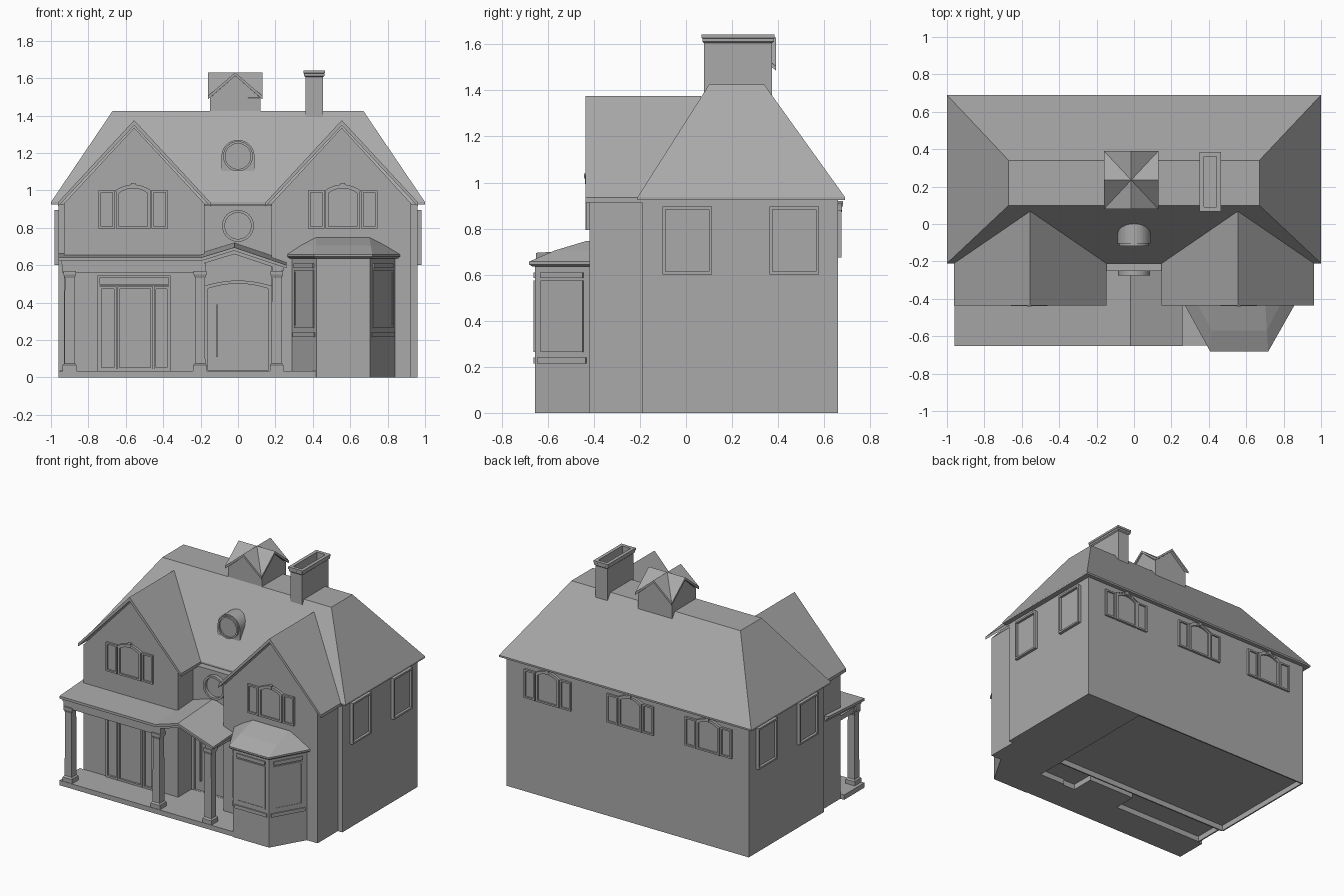
import bpy, bmesh, math
from mathutils import Matrix, Vector

if "Cube" in bpy.data.objects:
    bpy.data.objects.remove(bpy.data.objects["Cube"])

mat = bpy.data.materials.new("plain grey")
mat.diffuse_color = (0.4, 0.4, 0.4, 1)
mat.use_nodes = True
mat.node_tree.nodes["Principled BSDF"].inputs["Base Color"].default_value = mat.diffuse_color
I = Matrix.Identity(4)


def loft(name, rings, M=I, closed=False):
    """Skin rings of equal point count; capped ends, or closed into a ring."""
    bm = bmesh.new()
    vs = [[bm.verts.new(M @ Vector(p)) for p in r] for r in rings]
    n = len(vs[0])
    for a, b in zip(vs, vs[1:] + ([vs[0]] if closed else [])):
        for i in range(n):
            bm.faces.new((a[i], a[(i + 1) % n], b[(i + 1) % n], b[i]))
    if not closed:
        bm.faces.new(vs[0])
        bm.faces.new(vs[-1])
    bmesh.ops.recalc_face_normals(bm, faces=bm.faces)
    me = bpy.data.meshes.new(name)
    bm.to_mesh(me)
    bm.free()
    me.materials.append(mat)
    o = bpy.data.objects.new(name, me)
    bpy.context.collection.objects.link(o)
    return o


def rect(x0, x1, y0, y1, z):
    return [(x0, y0, z), (x1, y0, z), (x1, y1, z), (x0, y1, z)]


def box(name, x0, x1, y0, y1, z0, z1, M=I):
    return loft(name, [rect(x0, x1, y0, y1, z0), rect(x0, x1, y0, y1, z1)], M)


def prism(name, pts, y0, y1, M=I):
    """Extrude an x-z profile along y."""
    return loft(name, [[(x, y, z) for x, z in pts] for y in (y0, y1)], M)


def frame(name, outer, inner, d, M=I):
    """Raised ring on a wall, outward is local -y, plus a thin pane."""
    def at(p, y):
        return [(x, y, z) for x, z in p]
    loft(name, [at(outer, .005), at(outer, -d), at(inner, -d), at(inner, .005)], M, True)
    prism(name + "_pane", inner, .005, -min(.004, d / 2), M)


def arch(hw, z0, z1, rise, n=10):
    pts = [(-hw, z0), (hw, z0)]
    for i in range(n + 1):
        t = 1 - 2 * i / n
        pts.append((hw * t, z1 + rise * (1 - t * t)))
    return pts


def circle(r, z, n=32):
    return [(r * math.cos(2 * math.pi * i / n), z + r * math.sin(2 * math.pi * i / n)) for i in range(n)]


def quad(x0, x1, z0, z1, i=0):
    return [(x0 + i, z0 + i), (x1 - i, z0 + i), (x1 - i, z1 - i), (x0 + i, z1 - i)]


def panel(name, x0, x1, z0, z1, i, d, M=I):
    frame(name, quad(x0, x1, z0, z1), quad(x0, x1, z0, z1, i), d, M)


def wall(x, y, z=0, deg=0):
    return Matrix.Translation((x, y, z)) @ Matrix.Rotation(math.radians(deg), 4, 'Z')


def chevron(c, hw, z0, z1, t):
    return [(c - hw, z0), (c, z1), (c + hw, z0), (c + hw, z0 - t), (c, z1 - t * 1.3), (c - hw, z0 - t)]


# Main walls (floor raised inside a thin skirt) and flat-topped hipped roof
F = .04
box("main_walls", -.96, .96, -.19, .66, F, .93)
box("entry_wall", -.19, .19, -.25, -.1, F, .92)
box("solid_base", .5, .96, -.19, .66, 0, F)
box("solid_wing_base", .5, .925, -.42, -.19, 0, F)
for x0, x1, y0, y1 in ((-.96, -.95, -.19, .65), (-.96, .5, .65, .66), (-.95, .5, -.2, -.19),
                       (-.93, -.92, -.41, -.2), (-.93, -.18, -.42, -.41), (-.19, -.18, -.41, -.25),
                       (-.19, .19, -.25, -.24), (.18, .19, -.41, -.25), (.18, .5, -.42, -.41)):
    box("wall_skirt", x0, x1, y0, y1, 0, F)
loft("main_roof", [rect(-1, 1, -.21, .69, .925), rect(-1, 1, -.21, .69, .937),
                   rect(-.67, .67, .10, .34, 1.425)])

# Front wings with gabled roofs
for side, c, x0, x1 in (("left", -.555, -.93, -.18), ("right", .555, .18, .925)):
    prism(side + "_wing", [(x0, F), (x1, F), (x1, .93), (c, 1.335), (x0, .93)], -.42, 0)
    prism(side + "_gable_roof", chevron(c, .408, .935, 1.375, .022), -.437, .065)


# Arched windows with shutters and keystone
def shuttered_window(name, M):
    frame(name, arch(.092, 0, .2, .03), arch(.076, .012, .19, .026), .016, M)
    prism(name + "_hood", arch(.098, .2, .203, .033)[2:] + arch(.092, 0, .198, .028)[:1:-1], .005, -.018, M)
    box(name + "_keystone", -.012, .012, -.022, .005, .222, .245, M)
    for s in (-1, 1):
        a, b = sorted((s * .098, s * .185))
        panel(name + "_shutter", a, b, 0, .205, .012, .014, M)


for x in (-.56, .56):
    shuttered_window("front_window", wall(x, -.42, .795))
for x in (-.645, -.025, .63):
    shuttered_window("back_window", wall(x, .66, .675, 180))

# Plain side windows
for s in (-1, 1):
    for y in (.005, .47):
        panel("side_window", -.107, .107, .6, .895, .013, .022, wall(s * .96, y, 0, 90 * s))

# Round window and arched roof dormer
frame("round_window", circle(.085, .81), circle(.07, .81), .026, wall(0, -.25))
dormer = [(-.088, 1.08), (.088, 1.08)] + [
    (.088 * math.cos(math.pi * i / 16), 1.182 + .088 * math.sin(math.pi * i / 16)) for i in range(17)]
prism("roof_dormer", dormer, -.104, .03)
frame("dormer_window", circle(.08, 1.182), circle(.068, 1.182), .013, wall(0, -.104))

# Cross-gabled cupola on the ridge
box("cupola_walls", -.15, .12, .1, .37, 1.38, 1.5)
for deg, hw, half in ((0, .145, .155), (90, .155, .145)):
    M = wall(-.015, .235, 0, deg)
    prism("cupola_gable", [(-.135, 1.495), (.135, 1.495), (0, 1.612)], -.135, .135, M)
    for sx in (-1, 1):
        for sy in (-1, 1):
            tri = [(0, 0, 1.63), (0, sy * half, 1.63), (sx * hw, sy * half, 1.505)]
            loft("cupola_roof", [tri, [(x, y, z - .018) for x, y, z in tri]], M)

# Chimney with hollow top
loft("chimney", [rect(.35 + i, .465 - i, .068 + i, .385 - i, z) for i, z in
                 ((.011, 1.35), (.011, 1.605), (.003, 1.612), (.003, 1.625),
                  (0, 1.627), (0, 1.642), (.024, 1.642), (.024, 1.57))])

# Porch deck, roof, beams and columns
box("porch_deck", -.96, .42, -.65, -.42, 0, .035)
box("entry_step", -.18, .18, -.42, -.25, 0, .035)


def porch_roof(name, pts, y0, y1):
    loft(name, [[(x, y, z + .06 * (y + .65)) for x, z in pts] for y in (y0, y1)])


porch_roof("porch_roof", [(-.96, .64), (-.2, .64), (-.02, .695), (.26, .6), (.26, .583),
                          (-.02, .677), (-.2, .622), (-.96, .622)], -.652, -.24)
porch_roof("porch_fascia", [(-.945, .625), (-.2, .625), (-.02, .68), (.245, .59), (.245, .57),
                            (-.02, .658), (-.2, .603), (-.945, .603)], -.64, -.24)
box("porch_beam", -.94, -.17, -.635, -.585, .56, .61)
for x in (-.9, .21):
    box("porch_side_beam", x - .025, x + .025, -.635, -.4, .555, .59)
for x in (-.9, -.203, .207):
    loft("porch_column", [rect(x - r, x + r, -.61 - r, -.61 + r, z) for r, z in
                          ((.037, .03), (.037, .065), (.028, .075), (.026, .53),
                           (.034, .55), (.034, .57))])

# Glazed garden doors under the porch
G = wall(0, -.42)
panel("glazed_door_frame", -.75, -.36, .035, .545, .01, .012, G)
panel("transom", -.745, -.365, .49, .54, .006, .018, G)
for a, b in ((-.742, -.65), (-.645, -.455), (-.45, -.368)):
    panel("glazed_door", a, b, .04, .485, .012, .018, G)

# Arched front door with long handle
D = wall(0, -.25)
frame("front_door", arch(.178, .035, .49, .028), arch(.16, .036, .475, .026), .02, D)
box("door_handle", -.114, -.106, -.022, 0, .11, .39, D)

# Bay window: walls, mouldings, panels and roof
bay = [(.29, -.42), (.42, -.655), (.705, -.655), (.84, -.42)]


def bay_ring(o, z):
    return [(.29 - o, -.4, z), (.29 - o, -.42, z), (.42 - o * .5, -.655 - o, z),
            (.705 + o * .5, -.655 - o, z), (.84 + o, -.42, z), (.84 + o, -.4, z)]


loft("bay_walls", [bay_ring(0, 0), bay_ring(0, .645)])
loft("bay_roof", [bay_ring(.012, .635), bay_ring(.026, .645), bay_ring(.026, .657),
                  [(.335, -.4, .705), (.335, -.42, .705), (.417, -.57, .705),
                   (.71, -.57, .705), (.787, -.42, .705), (.787, -.4, .705)],
                  [(.415, -.4, .747), (.415, -.42, .747), (.418, -.43, .747),
                   (.702, -.43, .747), (.705, -.42, .747), (.705, -.4, .747)]])
for (ax, ay), (bx, by) in zip(bay, bay[1:]):
    L = math.hypot(bx - ax, by - ay) / 2
    M = wall((ax + bx) / 2, (ay + by) / 2, 0, math.degrees(math.atan2(by - ay, bx - ax)))
    w = L - .03
    panel("bay_window", -w, w, .265, .575, .012, .006, M)
    box("bay_sill", -w - .015, w + .015, -.008, .005, .215, .24, M)
    box("bay_head", -w, w, -.008, .005, .585, .61, M)
